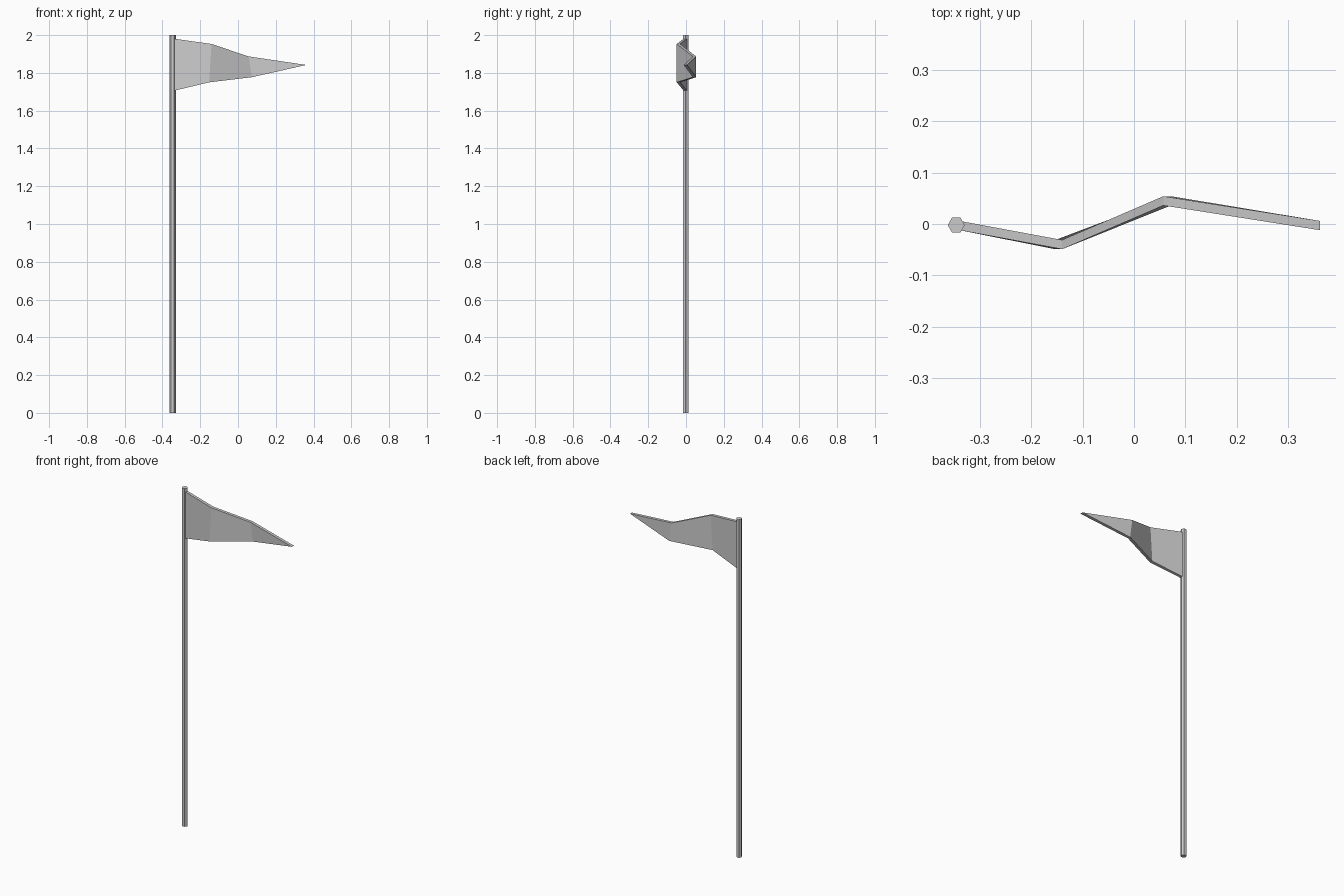
import bpy
import bmesh

if "Cube" in bpy.data.objects:
    bpy.data.objects.remove(bpy.data.objects["Cube"])

POLE_X, POLE_Y = -0.346, -0.002

# Hexagonal pole
bpy.ops.mesh.primitive_cylinder_add(vertices=6, radius=0.0165, depth=2.0,
                                    location=(POLE_X, POLE_Y, 1.0),
                                    rotation=(0, 0, 0.5235988))
pole = bpy.context.object
pole.name = "pole"

# Put hexagon corners on the x axis
pts = [pole.matrix_basis @ v.co for v in pole.data.vertices]
if max(p.x for p in pts) - POLE_X < 0.0155:
    pole.rotation_euler.z = 0

# Pennant: folded strip of (x, y, z) stations, given thickness along y
top = [(-0.345, -0.002, 1.982), (-0.14, -0.040, 1.953), (0.057, 0.045, 1.887)]
bottom = [(-0.345, -0.002, 1.704), (-0.153, -0.040, 1.75), (0.072, 0.045, 1.777)]
tip = (0.362, -0.003, 1.842)
HALF = 0.009

bm = bmesh.new()


def side(offset):
    def add(p):
        return bm.verts.new((p[0], p[1] + offset, p[2]))
    return [add(p) for p in top] + [add(tip)] + [add(p) for p in reversed(bottom)]


front, back = side(-HALF), side(HALF)

# Cloth faces: two quads and the end triangle on each side
for s in (front, back):
    for ids in ((0, 1, 5, 6), (1, 2, 4, 5), (2, 3, 4)):
        bm.faces.new([s[i] for i in ids])

# Edge faces all around the rim
n = len(front)
for i in range(n):
    j = (i + 1) % n
    bm.faces.new((front[i], front[j], back[j], back[i]))

bmesh.ops.recalc_face_normals(bm, faces=bm.faces)
mesh = bpy.data.meshes.new("pennant")
bm.to_mesh(mesh)
bm.free()
bpy.context.collection.objects.link(bpy.data.objects.new("pennant", mesh))
